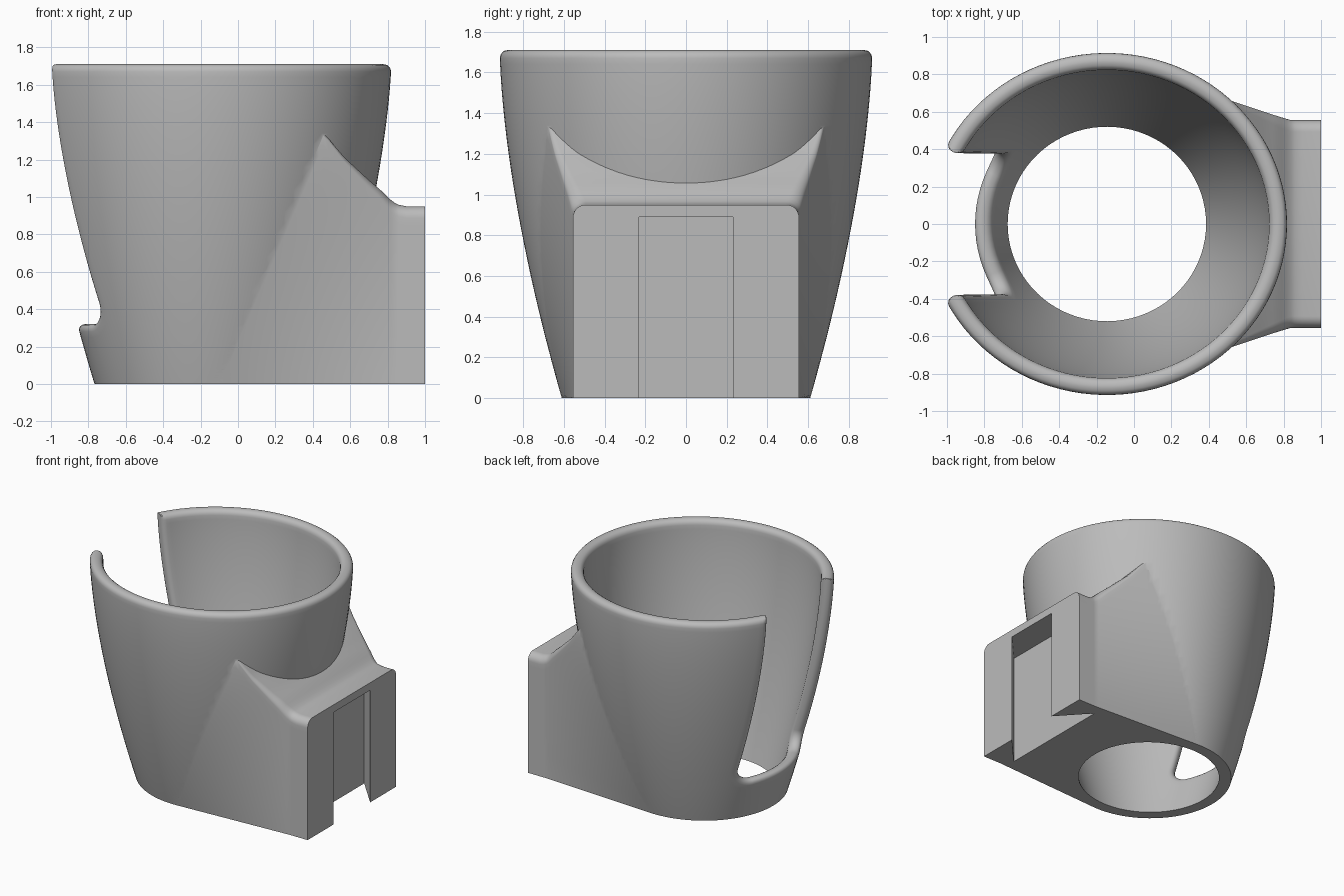
import bpy, bmesh
from math import pi, sin, cos, asin, sqrt

cube = bpy.data.objects.get("Cube")
if cube:
    bpy.data.objects.remove(cube, do_unlink=True)

H = 1.71            # cup height
CX = -0.145         # cup axis
HALF = 0.045        # half wall thickness
ROUND = 0.04        # edge rounding
SLOT_Y, SLOT_Z, SLOT_R = 0.385, 0.32, 0.12

grey = bpy.data.materials.new("grey_plastic")
grey.use_nodes = True
grey.diffuse_color = (0.5, 0.5, 0.5, 1)
grey.node_tree.nodes["Principled BSDF"].inputs["Base Color"].default_value = (0.5, 0.5, 0.5, 1)


def radius_y(z):
    z = min(max(z, 0), H)
    return 0.915 - 0.305 * (1 - z / H) ** 1.6


def stretch(z):
    return 1.02 + 0.02 * min(max(z, 0), H)


def wall_point(theta, z, offset):
    """Point on the cup wall, offset from its middle surface; theta 0 faces the slot."""
    r = radius_y(z) - HALF + offset
    return (CX - r * stretch(z) * cos(theta), r * sin(theta), z)


def interp(x, table):
    for (x0, y0), (x1, y1) in zip(table, table[1:]):
        if x <= x1:
            return y0 + (y1 - y0) * max(0, (x - x0) / (x1 - x0))
    return table[-1][1]


def make_object(name, bm):
    bmesh.ops.remove_doubles(bm, verts=bm.verts, dist=0.00005)
    bmesh.ops.recalc_face_normals(bm, faces=bm.faces)
    mesh = bpy.data.meshes.new(name)
    bm.to_mesh(mesh)
    bm.free()
    mesh.materials.append(grey)
    ob = bpy.data.objects.new(name, mesh)
    bpy.context.collection.objects.link(ob)
    return ob


def loft(name, rings):
    bm = bmesh.new()
    loops = [[bm.verts.new(p) for p in ring] for ring in rings]
    n = len(loops[0])
    for a, b in zip(loops, loops[1:]):
        for i in range(n):
            bm.faces.new((a[i], a[(i + 1) % n], b[(i + 1) % n], b[i]))
    bm.faces.new(loops[0])
    bm.faces.new(loops[-1])
    return make_object(name, bm)


def boolean(target, other, operation):
    mod = target.modifiers.new("join", 'BOOLEAN')
    mod.operation, mod.object, mod.solver = operation, other, 'EXACT'
    bpy.context.view_layer.objects.active = target
    bpy.ops.object.modifier_apply(modifier=mod.name)
    bpy.data.objects.remove(other, do_unlink=True)


# Cup wall: a sheet laid out as offset loops around the slot outline
levels = [0, 0.004, 0.012, 0.025, ROUND, 0.07]
SPREAD, ARC, BOTTOM = 44, 44, 34
path = []           # (y, z, normal y, normal z, outer theta, outer z)
for i in range(6):
    y = (SLOT_Y - SLOT_R) * i / 6
    path.append((y, SLOT_Z, 0, -1, asin(y / (radius_y(0) - HALF)), 0))
start = asin((SLOT_Y - SLOT_R) / (radius_y(0) - HALF))
corner_z = SLOT_Z + SLOT_R
for i in range(ARC + 1):
    a = pi / 2 * i / ARC
    if i <= BOTTOM:
        outer = (start + (pi - start) * i / BOTTOM, 0)
    else:
        outer = (pi, corner_z * (i - BOTTOM) / (ARC - BOTTOM))
    path.append((SLOT_Y - SLOT_R + SLOT_R * sin(a), corner_z - SLOT_R * cos(a),
                 sin(a), -cos(a)) + outer)
side = [corner_z + (H - 0.07 - corner_z) * i / 20 for i in range(1, 21)]
side += [H - d for d in reversed(levels[:-1])]
path += [(SLOT_Y, z, 1, 0, pi, z) for z in side]


def sheet_row(y, z, ny, nz, outer_theta, outer_z):
    row = []
    for d in levels:
        zz = z + d * nz
        r = radius_y(zz) - HALF
        row.append((asin(y / r) + d * ny / r, zz, d))
    t0, z0, d0 = row[-1]
    for k in range(1, SPREAD + 1):
        f = k / SPREAD
        row.append((t0 + (outer_theta - t0) * f, z0 + (outer_z - z0) * f, d0))
    return row


rows = [sheet_row(*p) for p in path]
bm = bmesh.new()
for flip in (1, -1):
    skins = []
    for sign in (1, -1):
        grid = []
        for row in rows:
            line = []
            for theta, z, d in row:
                d = min(d, H - z, ROUND)
                inset = ROUND - sqrt(max(0, ROUND ** 2 - (ROUND - d) ** 2))
                x, y, z = wall_point(theta, z, sign * (HALF - inset))
                line.append(bm.verts.new((x, y * flip, z)))
            grid.append(line)
        for a, b in zip(grid, grid[1:]):
            for k in range(len(a) - 1):
                bm.faces.new((a[k], a[k + 1], b[k + 1], b[k]))
        skins.append(grid)
    out, inn = skins
    last = len(out[0]) - 1
    for j in range(len(out) - 1):
        bm.faces.new((out[j][0], out[j + 1][0], inn[j + 1][0], inn[j][0]))
        if j < 6 + BOTTOM:
            bm.faces.new((out[j][last], out[j + 1][last], inn[j + 1][last], inn[j][last]))
    for k in range(last):
        bm.faces.new((out[-1][k], out[-1][k + 1], inn[-1][k + 1], inn[-1][k]))
holder = make_object("cup_holder", bm)

# Mount block: flared sides that run onto the cup, sloping top
BLOCK_X, BLOCK_W = 0.84, 0.555
top_line = [(-0.2, 1.34), (0.46, 1.34), (0.57, 1.21), (0.7, 1.09), (0.77, 1.03),
            (0.81, 0.99), (0.85, 0.96), (0.9, 0.95), (1, 0.95)]


def cup_half_width(x, z):
    r = radius_y(z)
    return r * sqrt(max(0, 1 - ((x - CX) / (r * stretch(z))) ** 2))


def mount_half_width(x, z):
    if x >= BLOCK_X:
        return BLOCK_W
    touch = -0.1 + 0.418 * z
    w = BLOCK_W + (cup_half_width(touch, z) - BLOCK_W) * (BLOCK_X - x) / (BLOCK_X - touch)
    return min(w, cup_half_width(x, z) * 0.998) if x < touch else w


def mount_section(x):
    top = interp(x, top_line)
    r = 0.012 + 0.05 * min(1, max(0, (x - 0.46) / 0.36))
    half = [(mount_half_width(x, z), z) for z in [(top - r) * i / 24 for i in range(25)]]
    for i in range(1, 8):
        a = pi / 2 * i / 7
        z = top - r + r * sin(a)
        half.append((mount_half_width(x, z) - r + r * cos(a), z))
    return [(x, y, z) for y, z in half] + [(x, -y, z) for y, z in reversed(half)]


stations = [-0.12 + 0.96 * i / 40 for i in range(41)] + [0.86, 0.88, 0.9, 1.0]
mount = loft("mount_block", [mount_section(x) for x in stations])

# Hollow the mount back to the middle of the cup wall
heights = [-0.1] + [H * i / 24 for i in range(25)]
core = loft("core_cutter", [[wall_point(2 * pi * i / 96, z, 0)[:2] + (z,) for i in range(96)]
                            for z in heights])
boolean(mount, core, 'DIFFERENCE')

# Dovetail channel, open at the bottom
dovetail = [(1.05, 0.175), (0.78, 0.47), (0.78, -0.47), (1.05, -0.175)]
channel = loft("channel_cutter", [[(x, y, z) for x, y in dovetail] for z in (-0.1, 0.89)])
boolean(mount, channel, 'DIFFERENCE')
boolean(holder, mount, 'UNION')

bpy.ops.object.select_all(action='DESELECT')
holder.select_set(True)
bpy.context.view_layer.objects.active = holder
bpy.ops.object.shade_smooth_by_angle(angle=0.6)
